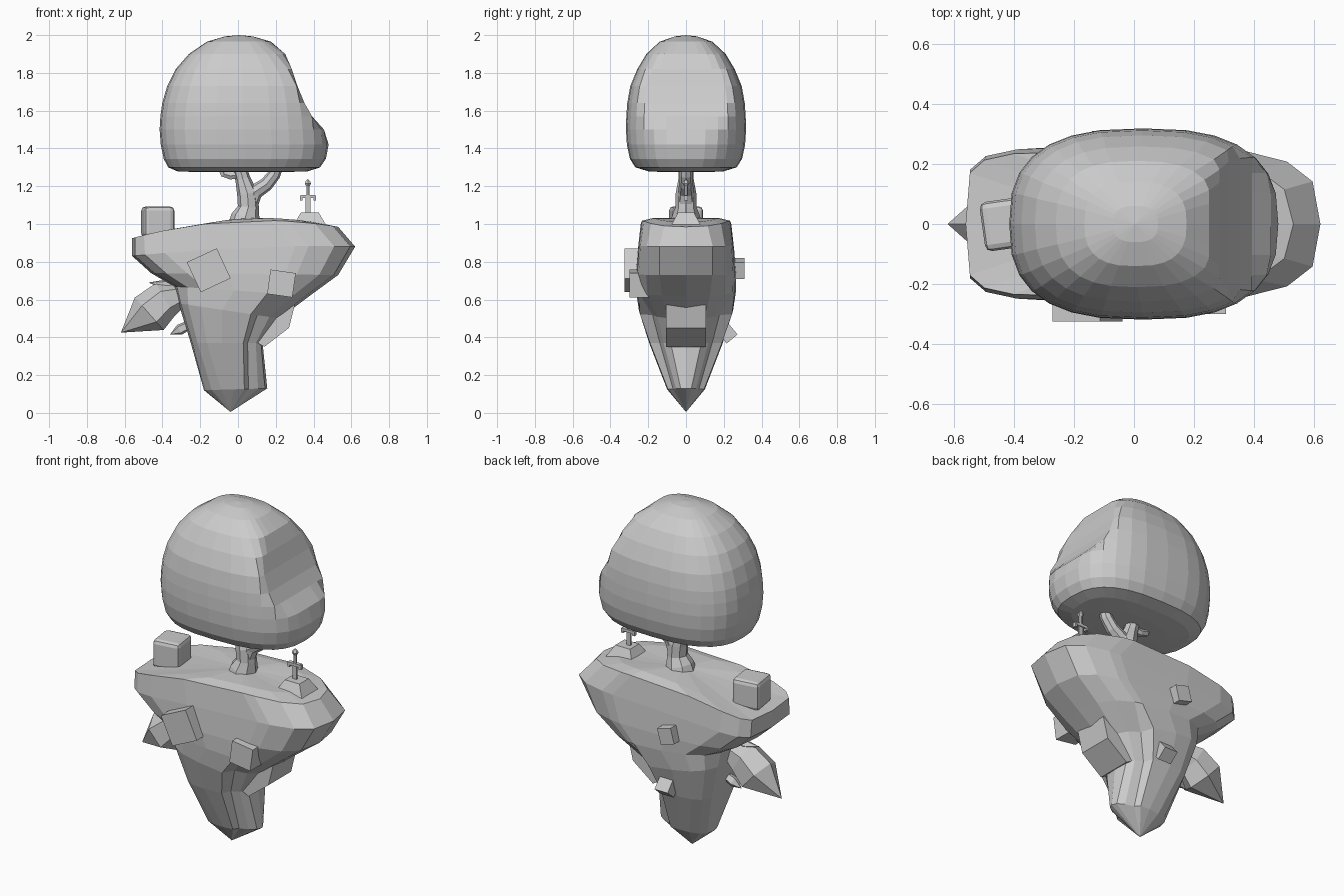
import bpy, bmesh, math
from mathutils import Vector, Matrix, Euler

grey = bpy.data.materials.new("plain grey")
grey.diffuse_color = (0.6, 0.6, 0.6, 1)


def finish(bm, name):
    bmesh.ops.recalc_face_normals(bm, faces=bm.faces)
    me = bpy.data.meshes.new(name)
    bm.to_mesh(me)
    bm.free()
    me.materials.append(grey)
    ob = bpy.data.objects.new(name, me)
    bpy.context.collection.objects.link(ob)
    return ob


def loft(name, rings, start=None, end=None):
    """Skin closed rings; each end closes on a point or a flat cap."""
    bm = bmesh.new()
    vs = [[bm.verts.new(p) for p in r] for r in rings]
    n = len(vs[0])
    for a, b in zip(vs, vs[1:]):
        for i in range(n):
            j = (i + 1) % n
            bm.faces.new((a[i], a[j], b[j], b[i]))
    for ring, tip in ((vs[0], start), (vs[-1], end)):
        if tip is None:
            bm.faces.new(ring)
        else:
            t = bm.verts.new(tip)
            for i in range(n):
                bm.faces.new((ring[i], ring[(i + 1) % n], t))
    return finish(bm, name)


def tube(name, pts, radii, sides=8, start=None, end=None, turn=0):
    """Round section swept along a path in the xz plane."""
    pts = [Vector(p) for p in pts]
    rings = []
    for i, p in enumerate(pts):
        t = (pts[min(i + 1, len(pts) - 1)] - pts[max(i - 1, 0)]).normalized()
        u = Vector((0, 1, 0))
        v = t.cross(u)
        rings.append([p + radii[i] * (math.cos(a) * u + math.sin(a) * v)
                      for a in [2 * math.pi * (k + turn) / sides for k in range(sides)]])
    return loft(name, rings, start, end)


def block(name, loc, size, rot=(0, 0, 0), bevel=0, taper=1):
    bm = bmesh.new()
    bmesh.ops.create_cube(bm, size=1)
    for v in bm.verts:
        if v.co.z > 0:
            v.co.x *= taper
            v.co.y *= taper
        v.co = Vector(a * b for a, b in zip(v.co, size))
    if bevel:
        bmesh.ops.bevel(bm, geom=bm.edges[:], offset=bevel, segments=2,
                        profile=0.5, affect='EDGES')
    r = Euler([math.radians(a) for a in rot]).to_matrix().to_4x4()
    bm.transform(Matrix.Translation(loc) @ r)
    return finish(bm, name)


def spow(c, p):
    return math.copysign(abs(c) ** p, c) if abs(c) > 1e-6 else 0.0


# Floating island: tilted rings
# (left x, z, right x, z, half width, left power, right power, bow)
half = [0, 22, 45, 66, 74, 92, 112, 135, 158, 180]
angles = half + [360 - a for a in reversed(half[1:-1])]
island = [
    (-0.18, 0.12, 0.155, 0.13, 0.10, 0.8, 1.0, 0),
    (-0.25, 0.37, 0.13, 0.37, 0.195, 0.6, 0.6, 0),
    (-0.315, 0.58, 0.22, 0.50, 0.25, 0.6, 0.65, 0),
    (-0.34, 0.67, 0.38, 0.62, 0.265, 0.65, 0.75, 0),
    (-0.46, 0.74, 0.53, 0.73, 0.265, 0.5, 0.65, 0),
    (-0.56, 0.83, 0.62, 0.88, 0.255, 0.35, 0.6, 0.02),
    (-0.56, 0.925, 0.53, 0.985, 0.24, 0.35, 0.75, 0.06),
    (-0.38, 0.955, 0.40, 1.01, 0.18, 0.5, 0.75, 0.045),
]
rings = []
for k, (xl, zl, xr, zr, w, pl, pr, bow) in enumerate(island):
    ring = []
    for a in angles:
        c, s = math.cos(math.radians(a)), math.sin(math.radians(a))
        p = pr if c > 0 else pl
        u, v = spow(c, p), spow(s, p)
        if k < 3 and min(a, 360 - a) <= 66:      # stepped-in right flank
            v *= 0.75
        ring.append(((xl + xr) / 2 + u * (xr - xl) / 2, w * v,
                     zl + (zr - zl) * (u + 1) / 2 + bow * (1 - u * u)))
    rings.append(ring)
loft("island", rings, (-0.04, 0, 0.005), (0.02, 0, 1.03))

# Tree canopy: rounded rings with a hollow scooped out of the right side
canopy = [
    (-0.20, 0.22, 0.10, 1.274),
    (-0.32, 0.37, 0.20, 1.279),
    (-0.37, 0.435, 0.268, 1.30),
    (-0.393, 0.465, 0.297, 1.345),
    (-0.409, 0.48, 0.313, 1.42),
    (-0.415, 0.475, 0.318, 1.50),
    (-0.411, 0.467, 0.316, 1.57),
    (-0.401, 0.455, 0.311, 1.64),
    (-0.375, 0.43, 0.295, 1.73),
    (-0.33, 0.37, 0.258, 1.82),
    (-0.26, 0.28, 0.21, 1.90),
    (-0.165, 0.175, 0.14, 1.965),
    (-0.07, 0.08, 0.06, 1.993),
]
hollow = [(0, 1), (1.49, 1), (1.50, 0.455), (1.57, 0.392), (1.64, 0.352),
          (1.73, 0.315), (1.82, 0.285), (1.90, 0.25), (1.91, 1), (3, 1)]


def scoop(z):
    for (z0, x0), (z1, x1) in zip(hollow, hollow[1:]):
        if z0 <= z <= z1:
            return x0 + (x1 - x0) * (z - z0) / (z1 - z0)


rings = []
for xl, xr, w, z in canopy:
    ring = []
    for i in range(28):
        a = 2 * math.pi * i / 28
        x = (xl + xr) / 2 + spow(math.cos(a), 0.75) * (xr - xl) / 2
        ring.append((min(x, scoop(z)), w * spow(math.sin(a), 0.75), z))
    rings.append(ring)
loft("canopy", rings, (0.01, 0, 1.274), (0.005, 0, 2.0))

# Forked trunk and a small curled twig
tube("trunk", [(0.035, 0, 1.0), (0.04, 0, 1.04), (0.055, 0, 1.09), (0.05, 0, 1.16),
               (0.025, 0, 1.24), (0.0, 0, 1.33)],
     [0.085, 0.075, 0.056, 0.055, 0.04, 0.036])
tube("right_branch", [(0.06, 0, 1.1), (0.09, 0, 1.17), (0.15, 0, 1.21), (0.19, 0, 1.26),
                      (0.215, 0, 1.33)], [0.045, 0.042, 0.037, 0.034, 0.032])
tube("twig", [(0.01, 0, 1.26), (-0.04, 0, 1.255), (-0.075, 0, 1.265), (-0.09, 0, 1.31)],
     [0.022, 0.022, 0.022, 0.022], 6)

# Crystals growing from the left flank
tube("large_crystal", [(-0.29, 0, 0.63), (-0.385, 0, 0.60), (-0.47, 0, 0.525)],
     [0.06, 0.10, 0.115], 6, end=(-0.62, 0, 0.425), turn=0.5)
tube("upper_small_crystal", [(-0.32, 0, 0.69), (-0.39, 0, 0.68)], [0.025, 0.025], 5,
     end=(-0.475, 0, 0.69))
tube("lower_small_crystal", [(-0.25, 0, 0.47), (-0.31, 0, 0.44)], [0.025, 0.03], 5,
     end=(-0.36, 0, 0.415))

# Rock blocks stuck in the island
block("front_left_block", (-0.155, -0.25, 0.755), (0.175, 0.15, 0.175), (0, -25, 0))
block("front_right_block", (0.23, -0.225, 0.685), (0.135, 0.15, 0.13), (0, 8, 0))
block("back_upper_block", (-0.085, 0.26, 0.765), (0.09, 0.10, 0.09), (0, 15, 0))
block("back_lower_block", (-0.03, 0.22, 0.42), (0.085, 0.075, 0.075), (40, 0, 0))
block("top_block", (-0.425, 0, 1.01), (0.16, 0.165, 0.165), (0, 0, 8), bevel=0.022)
wedge = [(0.14, 0.35), (0.27, 0.45), (0.30, 0.57), (0.25, 0.65), (0.05, 0.55), (0.05, 0.40)]
loft("lower_right_block", [[(x, y, z) for x, z in wedge] for y in (-0.105, 0.105)])

# Sword set in a stone plinth
block("plinth", (0.38, 0, 1.02), (0.19, 0.17, 0.08), taper=0.5)
block("sword_blade", (0.37, 0, 1.10), (0.026, 0.010, 0.10))
block("sword_guard", (0.37, 0, 1.145), (0.07, 0.022, 0.016))
for side in (-1, 1):
    block("guard_tip", (0.37 + side * 0.036, 0, 1.138), (0.014, 0.02, 0.026))
tube("sword_grip", [(0.37, 0, 1.145), (0.37, 0, 1.205)], [0.010, 0.010], 6)
tube("sword_pommel", [(0.37, 0, 1.20), (0.37, 0, 1.215), (0.37, 0, 1.227)],
     [0.010, 0.019, 0.013], 6, end=(0.37, 0, 1.238))
